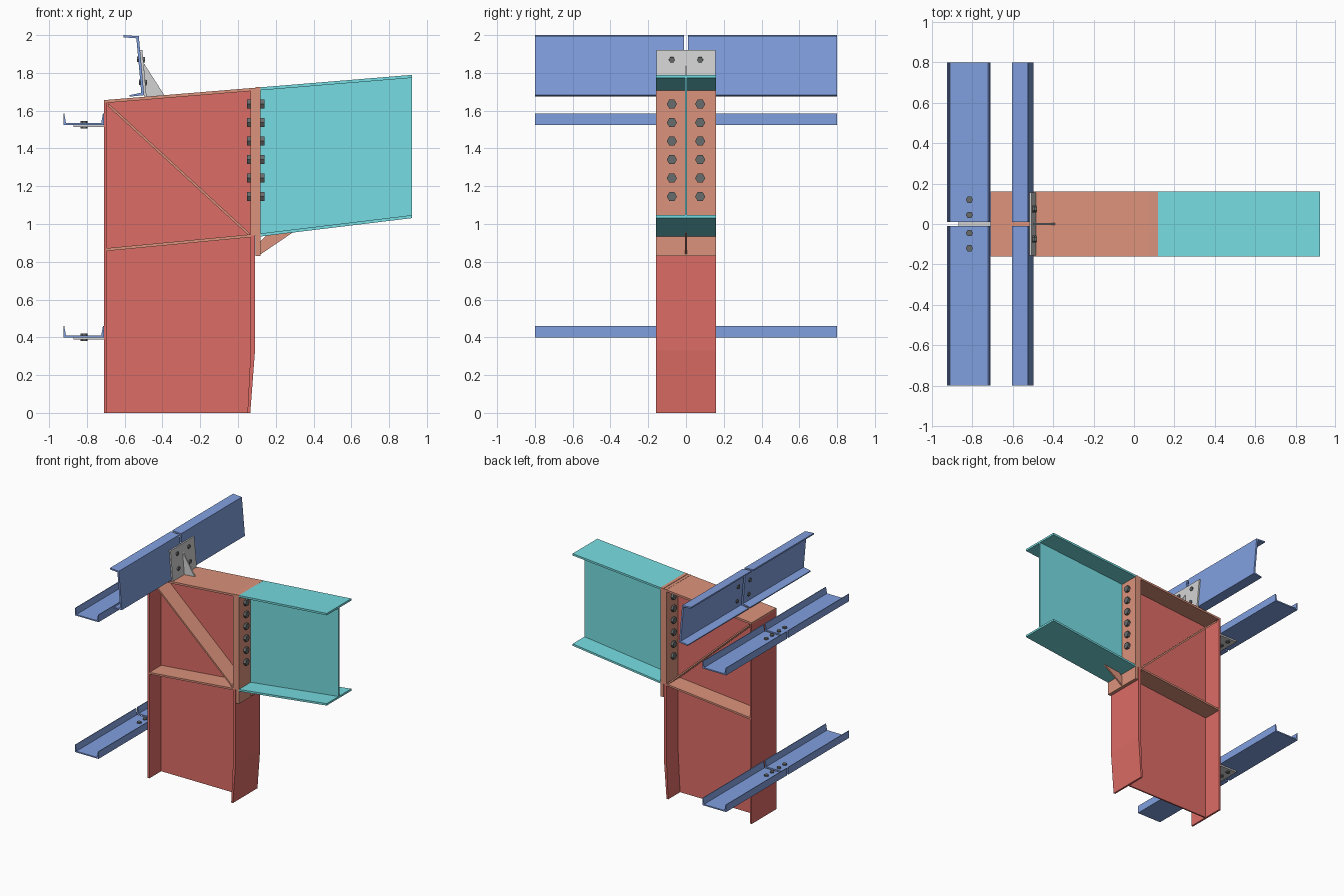
import bpy, bmesh, math
from mathutils import Matrix, Vector

cube = bpy.data.objects.get("Cube")
if cube:
    bpy.data.objects.remove(cube, do_unlink=True)


def material(name, rgb):
    m = bpy.data.materials.new(name)
    m.use_nodes = True
    m.diffuse_color = (*rgb, 1)
    m.node_tree.nodes["Principled BSDF"].inputs["Base Color"].default_value = (*rgb, 1)
    return m


RED = material("red column steel", (0.72, 0.15, 0.13))
ORANGE = material("orange plate steel", (0.72, 0.29, 0.20))
CYAN = material("cyan rafter steel", (0.18, 0.72, 0.76))
BLUE = material("blue channel steel", (0.22, 0.35, 0.74))
GREY = material("light grey clip", (0.65, 0.65, 0.65))
DARK = material("dark grey bolt", (0.14, 0.15, 0.15))

HALF = 0.16    # half width of all wide flanges
WEB = 0.006    # half thickness of webs


def finish(name, bm, mat):
    bmesh.ops.recalc_face_normals(bm, faces=bm.faces)
    me = bpy.data.meshes.new(name)
    bm.to_mesh(me)
    bm.free()
    me.materials.append(mat)
    ob = bpy.data.objects.new(name, me)
    bpy.context.collection.objects.link(ob)
    return ob


def prism(name, points, y0, y1, mat):
    """Extrude an x-z outline from y0 to y1."""
    bm = bmesh.new()
    face = bm.faces.new([bm.verts.new((x, y0, z)) for x, z in points])
    new = bmesh.ops.extrude_face_region(bm, geom=[face])["geom"]
    verts = [v for v in new if isinstance(v, bmesh.types.BMVert)]
    bmesh.ops.translate(bm, verts=verts, vec=(0, y1 - y0, 0))
    return finish(name, bm, mat)


def strip(name, a, b, drop, mat, half=HALF):
    """Sloping plate whose upper edge runs a to b, cut vertically at its ends."""
    (ax, az), (bx, bz) = a, b
    return prism(name, [a, b, (bx, bz - drop), (ax, az - drop)], -half, half, mat)


def box(name, x0, x1, y0, y1, z0, z1, mat):
    return prism(name, [(x0, z0), (x1, z0), (x1, z1), (x0, z1)], y0, y1, mat)


def bolts(name, centres, axis, length, radius):
    """Hexagonal bolt heads along an axis, gathered in one object."""
    bm = bmesh.new()
    turn = Vector(axis).to_track_quat('Z', 'Y').to_matrix().to_4x4()
    turn = turn @ Matrix.Rotation(math.pi / 6, 4, 'Z')
    for c in centres:
        bmesh.ops.create_cone(bm, cap_ends=True, segments=6, radius1=radius,
                              radius2=radius, depth=length,
                              matrix=Matrix.Translation(c) @ turn)
    return finish(name, bm, DARK)


def top_z(x):
    """Height of the roof slope above x."""
    return 1.714 + 0.082 * x


# Column: web, outer flange and the inner flange that bends near its foot
prism("column_web", [(-0.70, 0), (0.055, 0), (0.075, 0.33), (0.075, top_z(0.075) - 0.01),
                     (-0.70, top_z(-0.70) - 0.01)], -WEB, WEB, RED)
box("column_outer_flange", -0.71, -0.695, -HALF, HALF, 0, top_z(-0.71) - 0.012, RED)
prism("column_inner_flange", [(0.05, 0), (0.065, 0), (0.09, 0.33), (0.09, 0.94),
                              (0.067, 0.94), (0.067, 0.33)], -HALF, HALF, RED)

# Knee: top plate, stiffeners and the bolted pair of end plates
strip("column_top_plate", (-0.71, top_z(-0.71)), (0.07, top_z(0.07)), 0.016, ORANGE)
strip("column_stiffener", (-0.695, 0.872), (0.067, 0.945), 0.015, ORANGE)
strip("diagonal_stiffener", (-0.685, 1.638), (0.06, 0.953), 0.017, ORANGE, 0.15)
box("column_end_plate", 0.067, 0.093, -HALF, HALF, 0.94, 1.721, ORANGE)
box("rafter_end_plate", 0.093, 0.12, -HALF, HALF, 0.83, 1.724, ORANGE)
prism("rafter_gusset", [(0.12, 0.84), (0.29, 0.955), (0.15, 0.94), (0.12, 0.91)],
      -WEB, WEB, ORANGE)

# Tapered rafter
END = 0.92
strip("rafter_top_flange", (0.12, top_z(0.12)), (END, top_z(END)), 0.016, CYAN)
strip("rafter_bottom_flange", (0.12, 0.95), (END, 1.047), 0.016, CYAN)
prism("rafter_web", [(0.12, 0.94), (END, 1.037), (END, top_z(END) - 0.01),
                     (0.12, top_z(0.12) - 0.01)], -WEB, WEB, CYAN)

# Knee bolts, heads on one side and nuts on the other
for part, x in (("bolt_heads", 0.13), ("bolt_nuts", 0.058)):
    bolts("knee_" + part, [(x, y, 1.145 + 0.098 * i) for y in (-0.075, 0.075)
                           for i in range(6)], (1, 0, 0), 0.02, 0.027)

# Wall girts: channels lying on clip plates, split at the frame line
for level, z in (("lower", 0.40), ("upper", 1.525)):
    outline = [(-0.925, 0), (-0.71, 0), (-0.71, 0.06), (-0.715, 0.06), (-0.724, 0.01),
               (-0.911, 0.01), (-0.92, 0.06), (-0.925, 0.06)]
    outline = [(x, z + h) for x, h in outline]
    for side, s in (("left", 1), ("right", -1)):
        prism(f"{level}_girt_{side}", outline, s * 0.01, s * 0.8, BLUE)
    box(f"{level}_girt_clip", -0.87, -0.71, -0.155, 0.155, z - 0.012, z, GREY)
    bolts(f"{level}_girt_bolts", [(-0.815, y, z) for y in (-0.12, -0.045, 0.045, 0.12)],
          (0, 0, 1), 0.04, 0.018)


# Roof purlin: a channel square to the roof slope, open to the outside
def purlin_x(z):
    return -0.525 + (1.994 - z) * 0.09


channel = [(-0.605, 2.0), (-0.605, 1.988), (-0.538, 1.983), (-0.512, 1.695),
           (-0.575, 1.682), (-0.575, 1.674), (-0.497, 1.682), (-0.525, 1.994)]
for side, s in (("left", 1), ("right", -1)):
    prism(f"purlin_{side}", channel, s * 0.01, s * 0.8, BLUE)

# Purlin clip with its triangular brace and four bolts
lo, hi = 1.675, 1.92
prism("purlin_clip", [(purlin_x(lo), lo), (purlin_x(lo) + 0.012, lo),
                      (purlin_x(hi) + 0.012, hi), (purlin_x(hi), hi)], -0.155, 0.155, GREY)
prism("purlin_clip_brace", [(-0.49, 1.674), (-0.39, top_z(-0.39)), (-0.498, 1.85)],
      -WEB, WEB, GREY)
bolts("purlin_bolts", [(purlin_x(z), y, z) for z in (1.75, 1.87) for y in (-0.075, 0.075)],
      (1, 0, -0.09), 0.042, 0.017)
